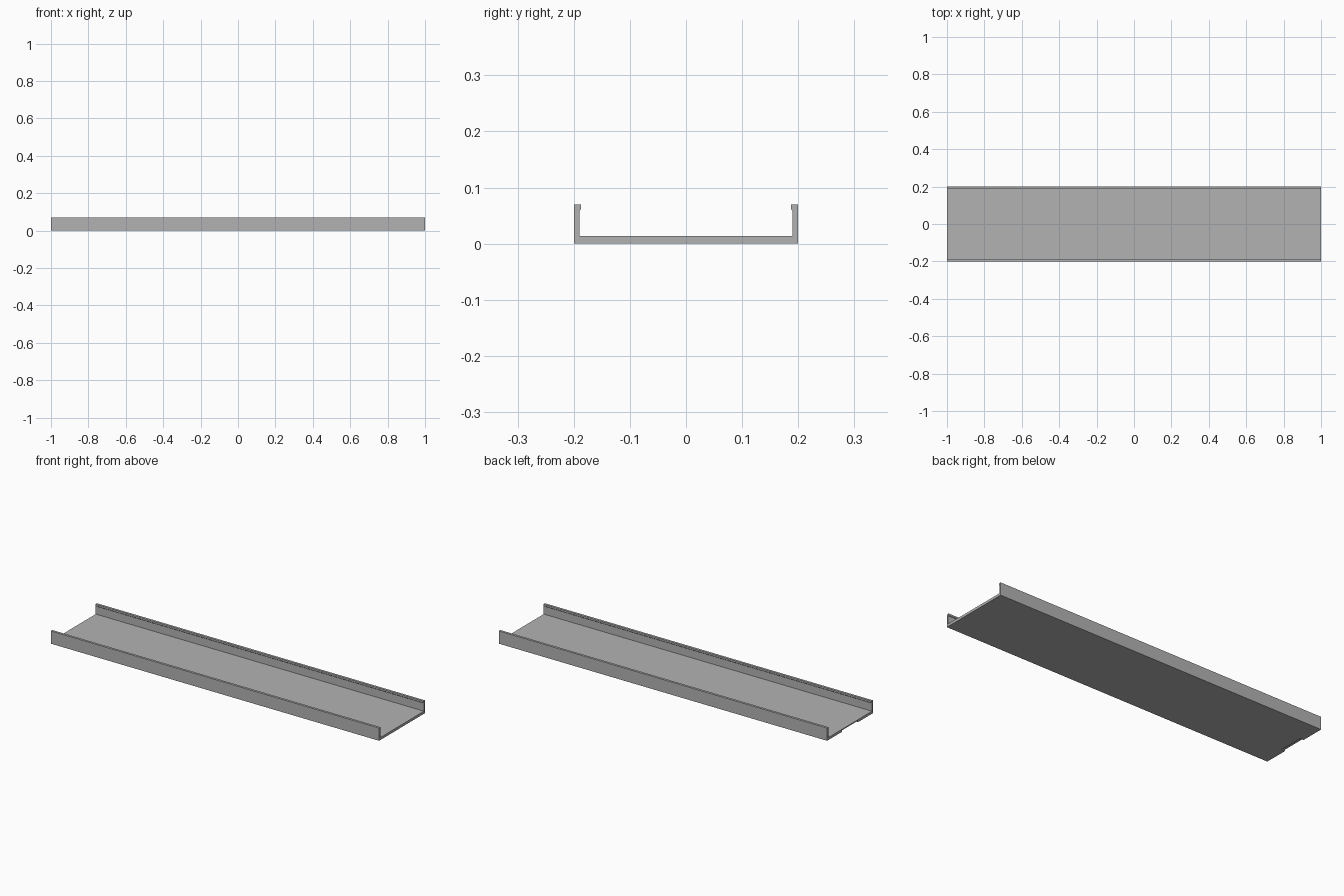
import bpy
import bmesh

cube = bpy.data.objects.get("Cube")
if cube:
    bpy.data.objects.remove(cube, do_unlink=True)

LENGTH, HALF_WIDTH, HEIGHT = 2.0, 0.2, 0.07
FLOOR, WALL, LIP = 0.014, 0.01, 0.013

grey = bpy.data.materials.new("plain grey")
grey.use_nodes = True
colour = (0.45, 0.45, 0.45, 1)
grey.diffuse_color = colour
grey.node_tree.nodes["Principled BSDF"].inputs["Base Color"].default_value = colour


def extrude_along_x(name, profile, x_start, x_end):
    """Sweep a closed (y, z) profile along x."""
    bm = bmesh.new()
    face = bm.faces.new([bm.verts.new((x_start, y, z)) for y, z in profile])
    swept = bmesh.ops.extrude_face_region(bm, geom=[face])["geom"]
    verts = [v for v in swept if isinstance(v, bmesh.types.BMVert)]
    bmesh.ops.translate(bm, verts=verts, vec=(x_end - x_start, 0, 0))
    bmesh.ops.recalc_face_normals(bm, faces=bm.faces)
    mesh = bpy.data.meshes.new(name)
    bm.to_mesh(mesh)
    bm.free()
    mesh.materials.append(grey)
    obj = bpy.data.objects.new(name, mesh)
    bpy.context.collection.objects.link(obj)
    return obj


# Channel: flat floor, two thin walls, inward lips with a sloped underside
inner, lip = HALF_WIDTH - WALL, HALF_WIDTH - LIP
half = [(HALF_WIDTH, 0), (HALF_WIDTH, HEIGHT), (lip, HEIGHT),
        (lip, 0.061), (inner, 0.058), (inner, FLOOR)]
profile = half + [(-y, z) for y, z in reversed(half)]
channel = extrude_along_x("channel_tray", profile, -LENGTH / 2, LENGTH / 2)

# Shallow recess under the floor at one end
notch = [(-0.07, -0.01), (0.07, -0.01), (0.07, 0.008), (-0.07, 0.008)]
cutter = extrude_along_x("recess_cutter", notch, -1.02, -0.98)
cutter.hide_render = True
cutter.hide_set(True)
cut = channel.modifiers.new("end recess", "BOOLEAN")
cut.operation = "DIFFERENCE"
cut.solver = "EXACT"
cut.object = cutter
